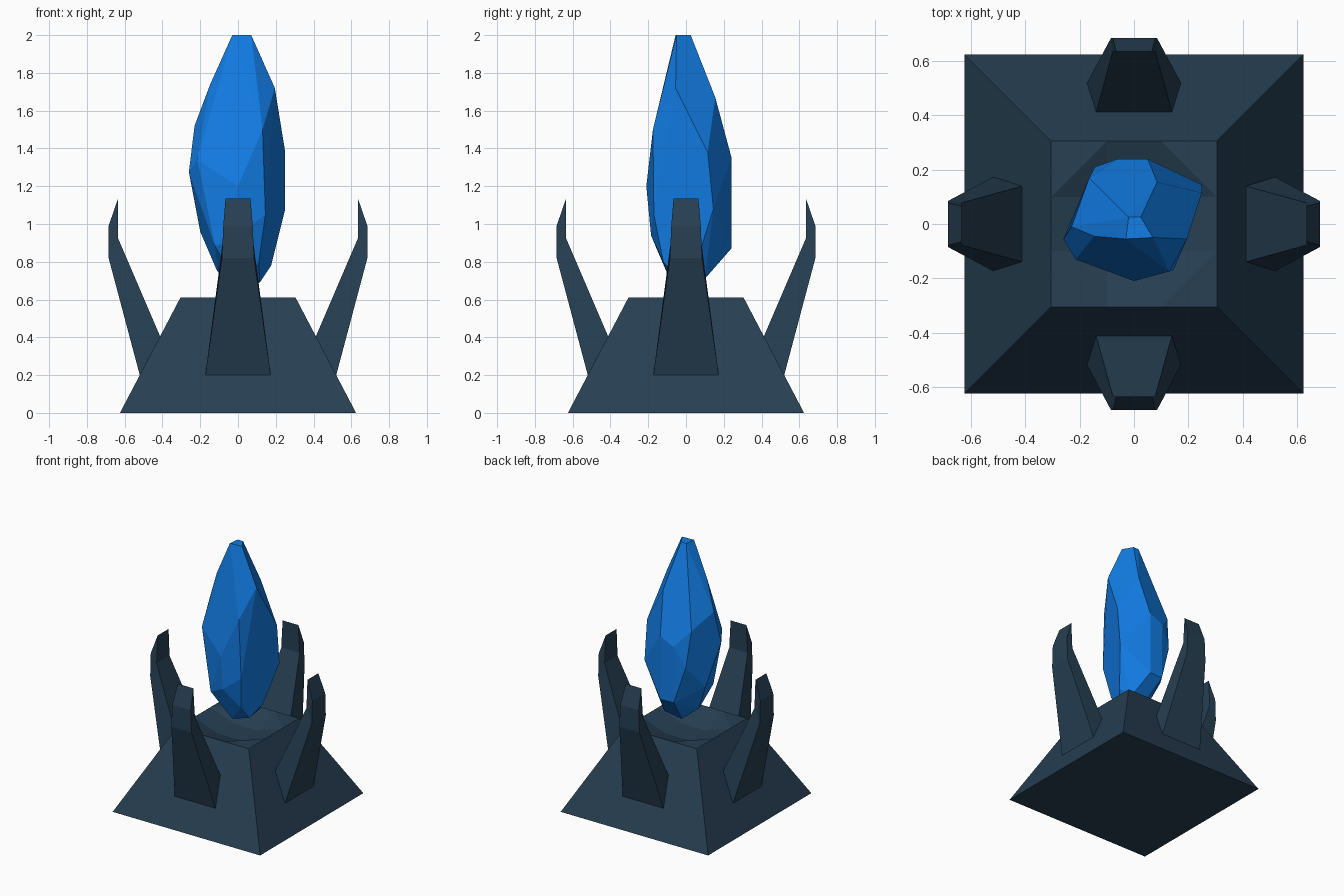
import bpy, bmesh
from math import pi, radians
from mathutils import Matrix

if "Cube" in bpy.data.objects:
    bpy.data.objects.remove(bpy.data.objects["Cube"])


def material(name, color):
    m = bpy.data.materials.new(name)
    m.diffuse_color = (*color, 1)
    m.use_nodes = True
    m.node_tree.nodes["Principled BSDF"].inputs["Base Color"].default_value = m.diffuse_color
    return m


SLATE = material("dark slate", (0.020, 0.050, 0.086))
BLUE = material("bright blue", (0.006, 0.205, 0.79))


def finish(bm, name, mat):
    bmesh.ops.recalc_face_normals(bm, faces=bm.faces)
    me = bpy.data.meshes.new(name)
    bm.to_mesh(me)
    bm.free()
    me.materials.append(mat)
    ob = bpy.data.objects.new(name, me)
    bpy.context.collection.objects.link(ob)
    return ob


# Base: truncated pyramid with a shallow dish in its top
bm = bmesh.new()
ticks = (-0.305, -0.1, 0.1, 0.305)
grid = [[bm.verts.new((x, y, 0.54 if abs(x) < 0.2 and abs(y) < 0.2 else 0.61))
         for y in ticks] for x in ticks]
for i in range(3):
    for j in range(3):
        q = [grid[i][j], grid[i + 1][j], grid[i + 1][j + 1], grid[i][j + 1]]
        if i != 1 and j != 1:
            # corner cells fold along the diagonal between rim points
            k = [n for n in range(4) if q[n].co.z < 0.6][0]
            q = q[k:] + q[:k]
            bm.faces.new((q[0], q[1], q[3]))
            bm.faces.new((q[1], q[2], q[3]))
        else:
            bm.faces.new(q)
rim = [[grid[i][0] for i in range(4)], [grid[3][j] for j in range(4)],
       [grid[3 - i][3] for i in range(4)], [grid[0][3 - j] for j in range(4)]]
foot = [bm.verts.new((x * 0.625, y * 0.625, 0))
        for x, y in ((-1, -1), (1, -1), (1, 1), (-1, 1))]
for k in range(4):
    bm.faces.new([foot[k], foot[(k + 1) % 4]] + rim[k][::-1])
bm.faces.new(foot[::-1])
finish(bm, "base", SLATE)

# Claws: (distance out, height, half width) around the side profile
profile = [(0.52, 0.20, 0.173), (0.685, 0.82, 0.085), (0.685, 0.99, 0.078),
           (0.635, 1.135, 0.066), (0.635, 0.925, 0.078), (0.41, 0.40, 0.14)]
for k, side in enumerate(("right", "back", "left", "front")):
    bm = bmesh.new()
    a, b = [[bm.verts.new((x, s * w, z)) for x, z, w in profile] for s in (-1, 1)]
    for i in range(6):
        j = (i + 1) % 6
        bm.faces.new((a[i], a[j], b[j], b[i]))
    # side walls split into tip, bend and shaft
    for v in (a, b):
        bm.faces.new((v[2], v[3], v[4]))
        bm.faces.new((v[1], v[2], v[4]))
        bm.faces.new((v[0], v[1], v[4], v[5]))
    bm.transform(Matrix.Rotation(k * pi / 2, 4, 'Z'))
    finish(bm, side + "_claw", SLATE)

# Crystal: irregular cut gem as the hull of its corner points
corners = [
    (-.02, .025, 2), (.025, .025, 2), (.07, -.05, 2), (-.03, -.055, 2),
    (.195, -.055, 1.72), (-.147, -.045, 1.74), (.085, .155, 1.67),
    (.13, -.175, 1.5), (-.23, -.01, 1.52), (.25, .115, 1.38), (-.215, -.13, 1.34),
    (-.165, .17, 1.42), (.05, .24, 1.355), (-.06, .24, 1.3), (-.26, -.055, 1.275),
    (0, -.21, 1.2), (-.145, .21, 1.15), (.25, .145, 1.08), (.145, -.17, 1.05),
    (-.2, .05, .96), (.0, -.185, .94), (.05, .24, .87), (-.06, .235, .87),
    (-.12, -.16, .88), (.175, .05, .78), (.11, -.12, .8), (.115, .1, .71),
    (-.11, 0, .75), (.115, -.03, .69), (0, .05, .66), (0, -.07, .67)]
bm = bmesh.new()
for c in corners:
    bm.verts.new(c)
hull = bmesh.ops.convex_hull(bm, input=bm.verts)
bmesh.ops.delete(bm, geom=[v for v in bm.verts if not v.link_faces], context='VERTS')
bmesh.ops.dissolve_limit(bm, angle_limit=radians(9), verts=bm.verts, edges=bm.edges)
finish(bm, "crystal", BLUE)
